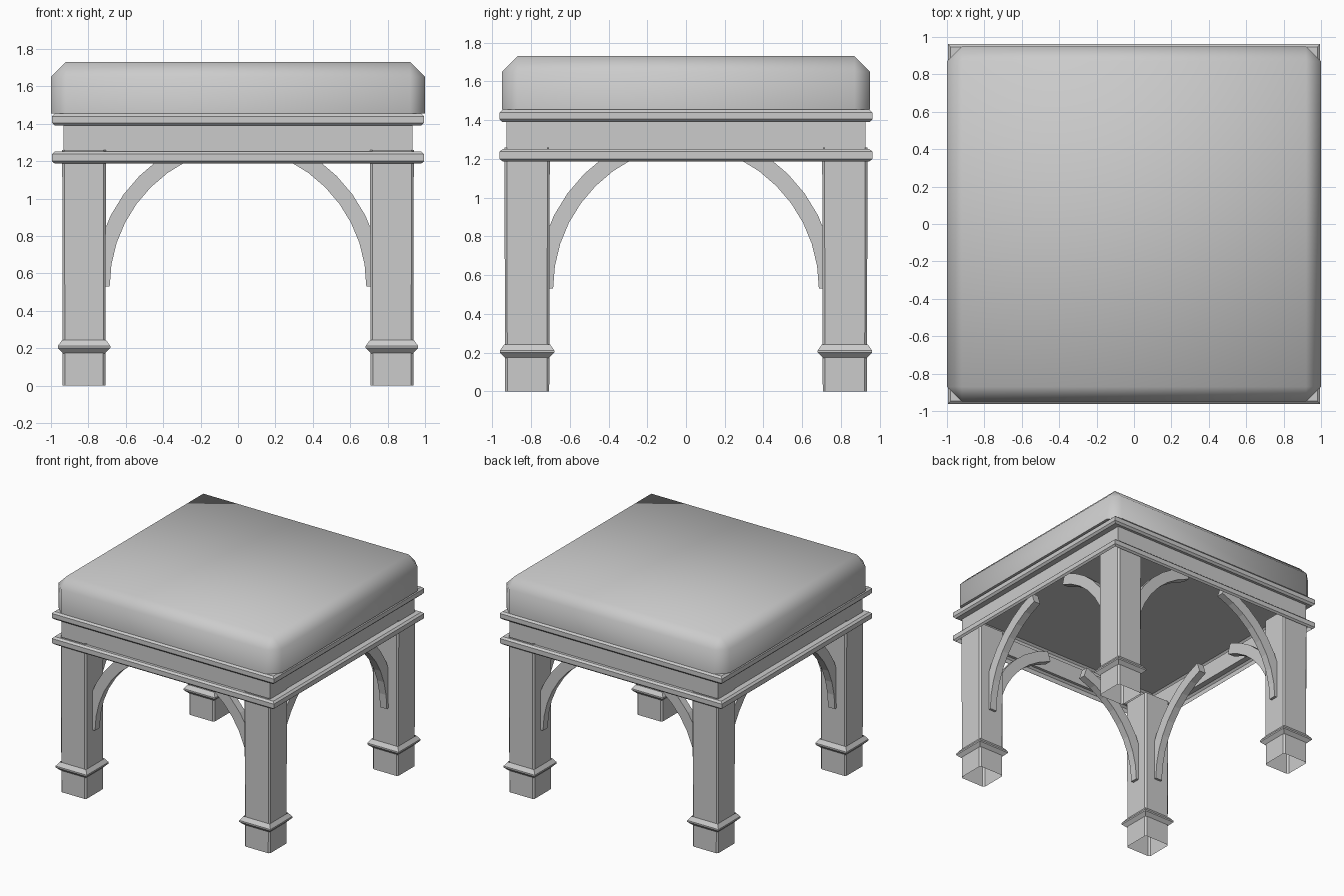
import bpy, bmesh
from math import sin, cos, pi, radians

if "Cube" in bpy.data.objects:
    bpy.data.objects.remove(bpy.data.objects["Cube"])


def finish(name, bm):
    bmesh.ops.recalc_face_normals(bm, faces=bm.faces)
    mesh = bpy.data.meshes.new(name)
    bm.to_mesh(mesh)
    bm.free()
    ob = bpy.data.objects.new(name, mesh)
    bpy.context.collection.objects.link(ob)
    return ob


def outline(hx, hy, c):
    """Rectangle, with chamfered corners when c > 0."""
    if not c:
        return [(hx, -hy), (hx, hy), (-hx, hy), (-hx, -hy)]
    return [(hx - c, -hy), (hx, c - hy), (hx, hy - c), (hx - c, hy),
            (c - hx, hy), (-hx, hy - c), (-hx, c - hy), (c - hx, -hy)]


def stack(name, centre, loops, chamfer=0, caps=(True, True)):
    """Skin rectangular loops (half x, half y, z) with optional end caps."""
    bm = bmesh.new()
    rings = [[bm.verts.new((centre[0] + x, centre[1] + y, z))
              for x, y in outline(hx, hy, chamfer)] for hx, hy, z in loops]
    for a, b in zip(rings, rings[1:]):
        n = len(a)
        for i in range(n):
            j = (i + 1) % n
            bm.faces.new((a[i], a[j], b[j], b[i]))
    if caps[0]:
        bm.faces.new(rings[0][::-1])
    if caps[1]:
        bm.faces.new(rings[-1])
    return finish(name, bm)


def brace(name, place, steps=8):
    """Curved strip in the u-z plane with half thickness t, placed by a function."""
    cu, cz, t = 0.064, 0.53, 0.03
    bm = bmesh.new()
    sections = []
    for i in range(steps + 1):
        a = pi - radians(72) * i / steps
        (u0, z0), (u1, z1) = [(cu + r * cos(a), cz + r * sin(a))
                              for r in (0.75, 0.836)]
        sections.append([bm.verts.new(place(u, v, z)) for u, v, z in
                         ((u0, -t, z0), (u0, t, z0), (u1, t, z1), (u1, -t, z1))])
    for a, b in zip(sections, sections[1:]):
        for i in range(4):
            j = (i + 1) % 4
            bm.faces.new((a[i], a[j], b[j], b[i]))
    bm.faces.new(sections[0])
    bm.faces.new(sections[-1][::-1])
    return finish(name, bm)


# Cushion: chamfered block, smooth shaded
bm = bmesh.new()
bmesh.ops.create_cube(bm, size=1)
for v in bm.verts:
    v.co = (v.co.x * 2.0, v.co.y * 1.9, 1.5925 + v.co.z * 0.275)
top_edges = [e for e in bm.edges if max(v.co.z for v in e.verts) > 1.6]
bmesh.ops.bevel(bm, geom=top_edges, offset=0.08, segments=1, affect='EDGES')
for f in bm.faces:
    f.smooth = f.normal.z > -0.9
finish("cushion", bm)

# Apron shell: moulding, waist, moulding, closed on top and open below
profile = [(0.015, 1.187), (0, 1.2), (0, 1.237), (0.015, 1.251), (0.061, 1.251),
           (0.061, 1.39), (0.015, 1.39), (0, 1.405), (0, 1.44), (0.015, 1.454)]
stack("apron", (0, 0), [(0.995 - d, 0.962 - d * 0.6 if d > 0.05 else 0.962 - d, z)
                        for d, z in profile], caps=(False, True))

# Legs, ankle bands and curved braces at each corner
for sy, fb in ((-1, "front"), (1, "back")):
    for sx, lr in ((-1, "left"), (1, "right")):
        tag = fb + "_" + lr
        centre = (sx * 0.823, sy * 0.82)
        stack(tag + "_leg", centre,
              [(0.114, 0.114, 0), (0.117, 0.117, 1.26)],
              chamfer=0.012, caps=(False, False))
        stack(tag + "_ankle_band", centre,
              [(0.112, 0.112, 0.172), (0.14, 0.14, 0.2),
               (0.14, 0.14, 0.212), (0.118, 0.118, 0.243)], caps=(False, False))
        brace(tag + "_brace_x",
              lambda u, v, z: (-sx * u, sy * 0.82 + v, z))
        brace(tag + "_brace_y",
              lambda u, v, z: (sx * 0.823 + v, -sy * u, z))
